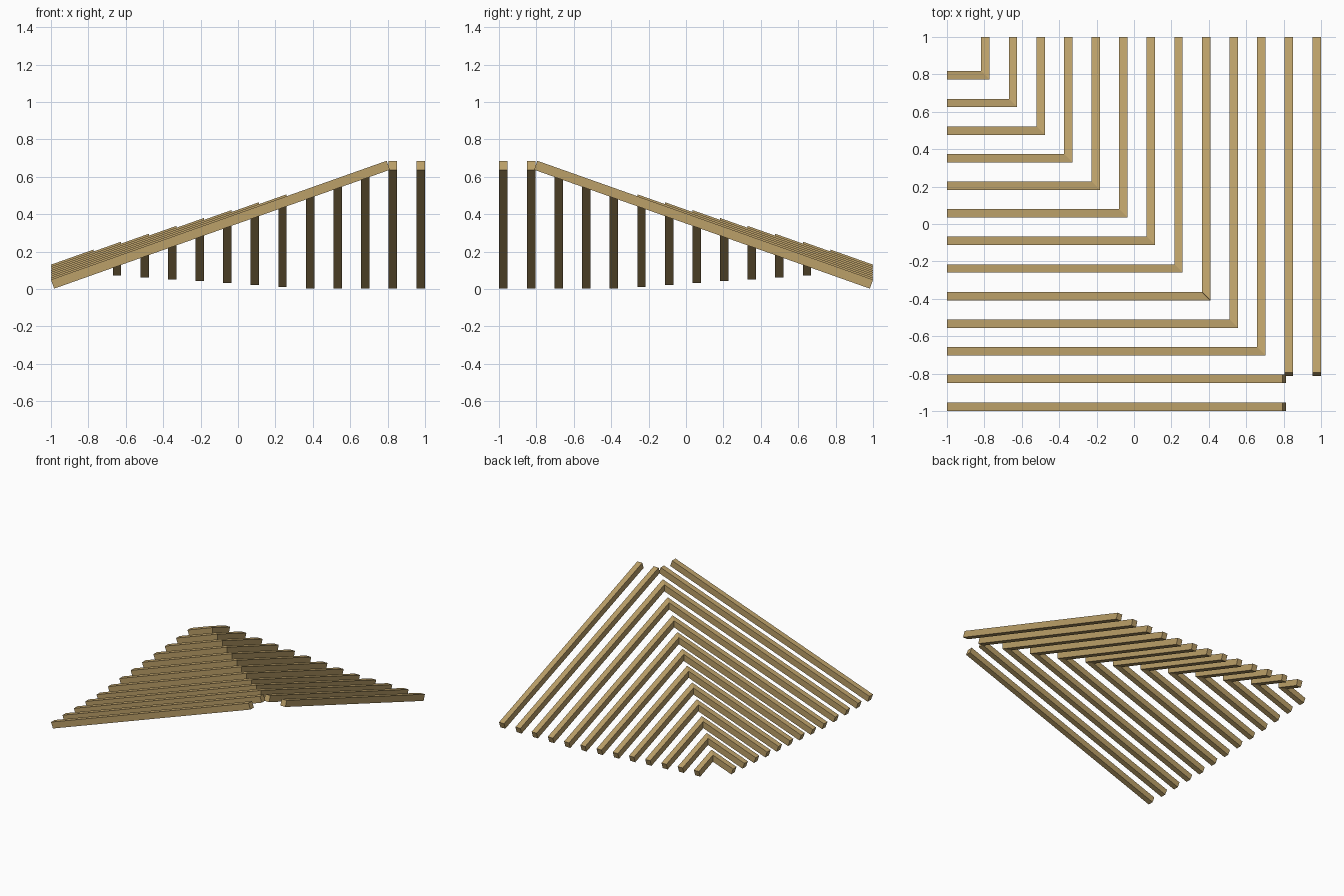
import bpy, bmesh, math
from mathutils import Vector

if "Cube" in bpy.data.objects:
    bpy.data.objects.remove(bpy.data.objects["Cube"])

wood = bpy.data.materials.new("tan wood")
wood.diffuse_color = (0.50, 0.35, 0.14, 1)
wood.use_nodes = True
wood.node_tree.nodes["Principled BSDF"].inputs["Base Color"].default_value = wood.diffuse_color

COUNT = 13          # bars on each slope
WIDTH = 0.045
THICK = 0.051
PITCH = 0.1475      # spacing between bars
ANGLE = math.atan(0.354)
ALONG = Vector((math.cos(ANGLE), 0, math.sin(ANGLE)))
UP = Vector((-math.sin(ANGLE), 0, math.cos(ANGLE)))
FULL_END = 0.812    # where the uncut outer bars stop


def bar(name, y, lift, end_x, mitre, flip):
    """Sloping square bar; flip reflects it onto the neighbouring slope."""
    bm = bmesh.new()
    start = Vector((-1 + THICK * math.sin(ANGLE), 0, lift))
    length = (end_x - start.x) / ALONG.x
    profile = [start, start + ALONG * length,
               start + ALONG * length + UP * THICK, start + UP * THICK]
    side = Vector((0, WIDTH / 2, 0))
    centre = Vector((0, y, 0))
    face = bm.faces.new([bm.verts.new(p + centre - side) for p in profile])
    out = bmesh.ops.extrude_face_region(bm, geom=[face])
    moved = [v for v in out["geom"] if isinstance(v, bmesh.types.BMVert)]
    bmesh.ops.translate(bm, verts=moved, vec=side * 2)

    # vertical mitre on the diagonal where the two slopes meet
    if mitre:
        geom = bm.verts[:] + bm.edges[:] + bm.faces[:]
        cut = bmesh.ops.bisect_plane(bm, geom=geom, plane_co=(0, 0, 0),
                                     plane_no=(1, 1, 0), clear_outer=True)
        edges = [e for e in cut["geom_cut"] if isinstance(e, bmesh.types.BMEdge)]
        bmesh.ops.contextual_create(bm, geom=edges)
    if flip:
        for v in bm.verts:
            v.co.x, v.co.y = -v.co.y, -v.co.x
    bmesh.ops.recalc_face_normals(bm, faces=bm.faces[:])

    mesh = bpy.data.meshes.new(name)
    bm.to_mesh(mesh)
    bm.free()
    mesh.materials.append(wood)
    bpy.context.collection.objects.link(bpy.data.objects.new(name, mesh))


# bars shorten toward the back left corner and lift slightly as they do
for i in range(COUNT):
    y = -0.9765 + i * PITCH + (0.0 if i == 0 else 0.001)
    lift = 0.002 + 0.01 * max(0, i - 4)
    mitre = i >= 2
    end_x = -y + 0.12 if mitre else FULL_END
    bar(f"front_slope_bar_{i + 1}", y, lift, end_x, mitre, False)
    bar(f"right_slope_bar_{i + 1}", y, lift, end_x, mitre, True)
